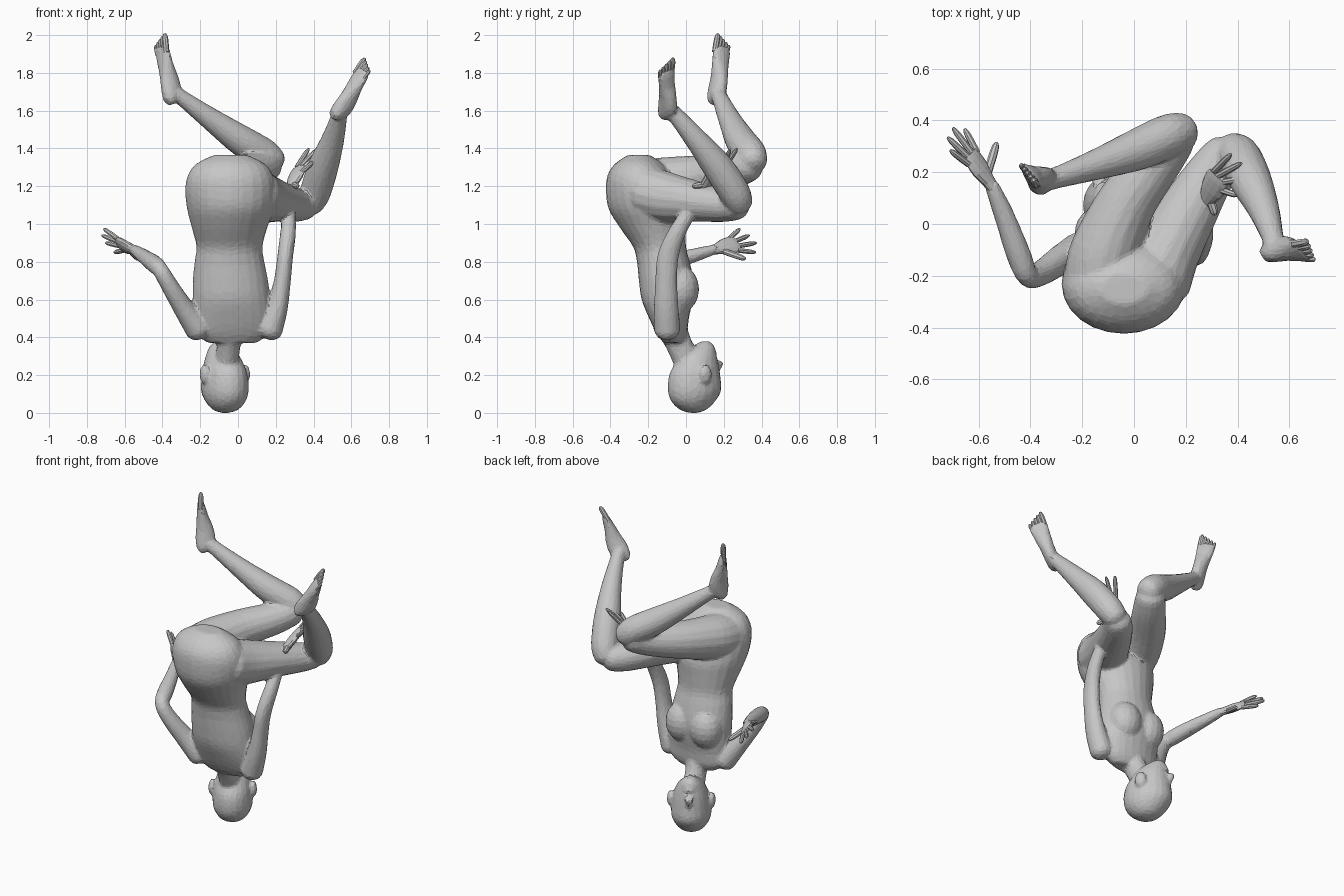
import bpy, bmesh, math
from mathutils import Vector, Matrix

skin = bpy.data.materials.new("plain grey")
skin.diffuse_color = (0.57, 0.57, 0.57, 1)


def spline(rows, steps):
    """Catmull-Rom through rows of (x, y, z, a, b)."""
    rows = [Vector(r) for r in rows]
    out = []
    for i in range(len(rows) - 1):
        p0, p1, p2 = rows[max(i - 1, 0)], rows[i], rows[i + 1]
        p3 = rows[min(i + 2, len(rows) - 1)]
        for k in range(steps):
            t = k / steps
            out.append(0.5 * (2 * p1 + (p2 - p0) * t + (2 * p0 - 5 * p1 + 4 * p2 - p3) * t * t
                              + (3 * p1 - p0 - 3 * p2 + p3) * t ** 3))
    return out + [rows[-1]]


def dome(end, inner):
    """Shrinking sections that round off the end of a tube."""
    t = (Vector(end[:3]) - Vector(inner[:3])).normalized()
    h = min(end[3], end[4]) * .8
    return [Vector((*(Vector(end[:3]) + t * h * math.sin(q)), end[3] * math.cos(q), end[4] * math.cos(q)))
            for q in (.45, .9, 1.3)]


def loft(bm, rows, side=(1, 0, 0), sides=16, steps=4, axis=None, rounded=False):
    """Elliptical tube; a is the radius along side, b across it."""
    rows, rings = spline(rows, steps), []
    if rounded:
        rows = dome(rows[0], rows[1])[::-1] + rows + dome(rows[-1], rows[-2])
    for i, r in enumerate(rows):
        a, b = rows[max(i - 1, 0)], rows[min(i + 1, len(rows) - 1)]
        t = Vector(axis) if axis else (Vector(b[:3]) - Vector(a[:3])).normalized()
        u = Vector(side)
        u = (u - t * u.dot(t)).normalized()
        v = t.cross(u)
        c = Vector(r[:3])
        rings.append([bm.verts.new(c + u * r[3] * math.cos(q) + v * r[4] * math.sin(q))
                      for q in (math.tau * k / sides for k in range(sides))])
    for r0, r1 in zip(rings, rings[1:]):
        for k in range(sides):
            j = (k + 1) % sides
            bm.faces.new((r0[k], r0[j], r1[j], r1[k]))
    bm.faces.new(rings[0][::-1])
    bm.faces.new(rings[-1])


def ball(bm, c, r):
    m = Matrix.Translation(c) @ Matrix.Diagonal((*r, 1))
    bmesh.ops.create_uvsphere(bm, u_segments=16, v_segments=10, radius=1, matrix=m)


def finish(bm, name):
    bmesh.ops.recalc_face_normals(bm, faces=bm.faces)
    me = bpy.data.meshes.new(name)
    bm.to_mesh(me)
    bm.free()
    me.materials.append(skin)
    ob = bpy.data.objects.new(name, me)
    bpy.context.collection.objects.link(ob)
    return ob


def digit(bm, a, b, r):
    a, b = Vector(a), Vector(b)
    rows = [(*a.lerp(b, t), r * s, r * s) for t, s in ((0, 1), (.5, 1.05), (.85, .9), (1, .4))]
    loft(bm, rows, side=(.3, .5, .81), sides=8, steps=2)


body = bmesh.new()

# head, upside down, built square and then turned
loft(body, [(-.07, y, z, rx, ry) for z, y, rx, ry in (
    (.0, .04, .02, .02), (.016, .037, .065, .07), (.06, .037, .102, .12), (.12, .045, .12, .148),
    (.20, .046, .114, .142), (.26, .058, .102, .12), (.31, .072, .083, .095), (.35, .098, .055, .062),
    (.378, .11, .025, .025))], sides=20, axis=(0, 0, 1))
loft(body, [(-.07, .175, .2, .012, .01), (-.07, .19, .24, .018, .018), (-.07, .192, .268, .026, .024),
            (-.07, .17, .28, .018, .012)], axis=(0, 0, 1), sides=10)  # nose
ball(body, (-.07, .156, .312), (.034, .02, .018))                     # lips
for s in (-1, 1):
    ball(body, (-.07 + s * .124, .045, .205), (.022, .036, .052))     # ears
bmesh.ops.rotate(body, verts=body.verts, cent=(-.07, .045, 0), matrix=Matrix.Rotation(.5, 3, 'Z'))
loft(body, [(-.035, -.08, .46, .085, .085), (-.048, -.04, .37, .063, .07), (-.065, .03, .22, .065, .075)])

# torso, head down, in level sections: z, x, y, rx, ry
loft(body, [(x, y, z, rx, ry) for z, x, y, rx, ry in (
    (.37, -.03, -.07, .13, .05), (.42, -.03, -.075, .19, .08), (.50, -.03, -.09, .205, .105),
    (.60, -.035, -.10, .205, .135), (.70, -.04, -.105, .20, .145), (.80, -.045, -.12, .185, .14),
    (.88, -.045, -.14, .175, .14), (.98, -.045, -.175, .20, .175), (1.08, -.04, -.205, .23, .205),
    (1.18, -.04, -.232, .24, .192), (1.26, -.04, -.245, .225, .17), (1.32, -.04, -.25, .18, .125),
    (1.365, -.04, -.25, .09, .06))],
    sides=24, axis=(0, 0, 1))
for s in (-1, 1):
    ball(body, (-.04 + s * .085, -.03, .655), (.105, .1, .125))      # chest

# legs: thigh, shin, heel, toe tip, instep direction, big toe side
legs = {
    "right": ([(.08, -.2, 1.165, .14, .15), (.13, -.1, 1.14, .135, .13), (.21, .05, 1.12, .11, .115),
               (.30, .2, 1.1, .09, .095), (.35, .265, 1.1, .08, .085)],
              [(.385, .28, 1.115, .075, .075), (.41, .255, 1.17, .083, .083), (.45, .17, 1.3, .082, .082),
               (.50, .06, 1.44, .062, .062), (.535, -.05, 1.57, .043, .045), (.54, -.09, 1.61, .04, .042)],
              (.483, -.145, 1.595), (.69, -.11, 1.87), (.45, .62, -.55), -1),
    "left": ([(-.13, -.2, 1.205, .135, .14), (-.11, -.1, 1.22, .135, .135), (-.03, .08, 1.25, .115, .115),
              (.085, .24, 1.28, .098, .1), (.15, .33, 1.31, .087, .09)],
             [(.18, .355, 1.335, .077, .077), (.13, .34, 1.375, .084, .084), (.02, .29, 1.44, .082, .082),
              (-.13, .235, 1.545, .062, .062), (-.28, .185, 1.655, .043, .045), (-.33, .17, 1.69, .04, .042)],
             (-.397, .115, 1.65), (-.425, .195, 2.0), (.75, .55, -.1), 1),
}
for name, (thigh, shin, heel, toe, instep, big) in legs.items():
    loft(body, thigh, side=(0, 0, 1), rounded=True)
    loft(body, shin, rounded=True)
    # foot with a flat sole
    heel, toe, n = Vector(heel), Vector(toe), Vector(instep)
    f = (toe - heel).normalized()
    n = (n - f * n.dot(f)).normalized()
    w = f.cross(n)
    L = (toe - heel).length
    loft(body, [(*(heel + f * L * t + n * h), a, h) for t, a, h in (
        (.0, .026, .026), (.06, .039, .045), (.2, .042, .06), (.38, .043, .052), (.56, .05, .036),
        (.74, .057, .024), (.84, .05, .014))], side=w)
    toes = bmesh.new()
    for k in range(5):
        o = (k - 2) * .022 * big
        digit(toes, heel + f * L * .72 + w * o * .9 + n * .018,
              heel + f * L * (1 - .03 * k) + w * o + n * .014, .0155 - .0012 * k)
    finish(toes, name + "_toes")

# arms: shoulder, upper arm, elbow, forearm, wrist
arms = {
    "left": [(-.212, -.1, .445, .07, .07), (-.285, -.14, .55, .056, .06),
             (-.36, -.19, .67, .047, .05), (-.41, -.2, .755, .043, .045), (-.445, -.12, .79, .048, .046),
             (-.50, .03, .83, .04, .038), (-.55, .15, .865, .029, .027)],
    "right": [(.17, -.1, .44, .068, .07), (.21, -.105, .56, .055, .066),
              (.235, -.105, .70, .045, .058), (.25, -.095, .83, .042, .057), (.265, -.05, .95, .042, .047),
              (.27, .015, 1.06, .035, .038), (.275, .085, 1.19, .027, .028)],
}
# hands: wrist, palm end, half knuckle line, tips from little finger to index, thumb tip
hands = {
    "left": ((-.545, .14, .862), (-.63, .265, .895), (-.022, -.03, .042),
             [(-.71, .285, .975), (-.72, .335, .94), (-.70, .372, .90), (-.655, .368, .85)],
             (-.53, .315, .815)),
    "right": ((.272, .075, 1.175), (.325, .18, 1.295), (-.012, .047, .022),
              [(.375, .27, 1.40), (.415, .235, 1.395), (.425, .175, 1.37), (.40, .11, 1.33)],
              (.315, .035, 1.2)),
}
for name, rows in arms.items():
    loft(body, rows, rounded=True)
    wrist, palm, row, tips, thumb = hands[name]
    wrist, palm, row = Vector(wrist), Vector(palm), Vector(row)
    hand = bmesh.new()
    loft(hand, [(*wrist.lerp(palm, t), a, b) for t, a, b in (
        (-.1, .026, .024), (.2, .032, .022), (.55, .05, .022), (.9, .052, .017), (1.05, .045, .011))],
        side=row, sides=12, steps=2)
    for k, tip in enumerate(tips):
        digit(hand, palm + row * (1 - k * 2 / 3) * .75 - (palm - wrist) * .1, tip, .0125)
    digit(hand, wrist.lerp(palm, .35) - row * .4, thumb, .016)
    finish(hand, name + "_hand")

# fuse the lofts into one skin, then facet it
ob = finish(body, "body")
m = ob.modifiers.new("fuse", 'REMESH')
m.mode, m.voxel_size = 'VOXEL', .009
m = ob.modifiers.new("soften", 'SMOOTH')
m.factor, m.iterations = .5, 9
m = ob.modifiers.new("facet", 'DECIMATE')
m.ratio = .08
